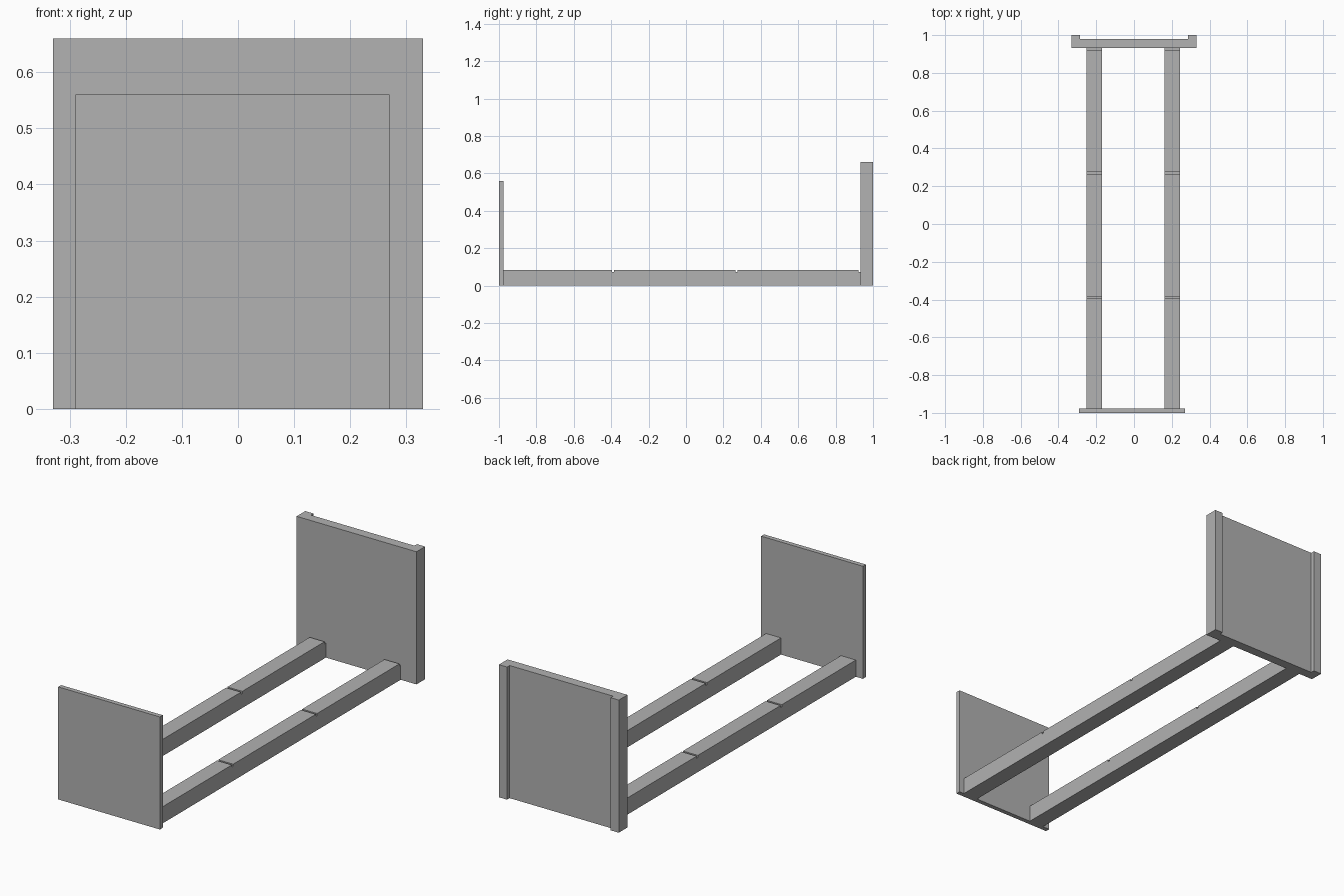
import bpy

cube = bpy.data.objects.get("Cube")
if cube:
    bpy.data.objects.remove(cube, do_unlink=True)

GREY = (0.445, 0.445, 0.445, 1.0)
grey = bpy.data.materials.new("plain grey")
grey.use_nodes = True
grey.diffuse_color = GREY
grey.node_tree.nodes["Principled BSDF"].inputs["Base Color"].default_value = GREY


def prism(name, profile, place, low, high):
    """Extrude a closed profile between low and high; place maps (u, v, w) to x, y, z."""
    n = len(profile)
    verts = [place(u, v, w) for w in (low, high) for u, v in profile]
    faces = [list(range(n))[::-1], list(range(n, 2 * n))]
    faces += [(i, (i + 1) % n, (i + 1) % n + n, i + n) for i in range(n)]
    mesh = bpy.data.meshes.new(name)
    mesh.from_pydata(verts, [], faces)
    mesh.materials.append(grey)
    obj = bpy.data.objects.new(name, mesh)
    bpy.context.collection.objects.link(obj)
    return obj


def upright(u, v, w):
    return (u, v, w)


def lengthwise(u, v, w):
    return (w, u, v)


# Front end board
prism("front_board", [(-0.29, -1), (0.27, -1), (0.27, -0.977), (-0.29, -0.977)],
      upright, 0, 0.56)

# Rear end board with a flange along each side
half, inner, front, web, back = 0.33, 0.285, 0.932, 0.98, 1.0
prism("rear_board", [(-half, front), (half, front), (half, back), (inner, back),
                     (inner, web), (-inner, web), (-inner, back), (-half, back)],
      upright, 0, 0.66)

# Rails with narrow slots cut across the top
start, end, top, depth, slot = -0.977, front, 0.083, 0.011, 0.01
profile = [(start, 0), (end, 0), (end, top - depth), (end - slot, top - depth),
           (end - slot, top)]
for y in (0.27, -0.39):
    a, b = y + slot / 2, y - slot / 2
    profile += [(a, top), (a, top - depth), (b, top - depth), (b, top)]
profile.append((start, top))
for side, x in (("right", -0.21), ("left", 0.202)):
    prism(side + "_rail", profile, lengthwise, x - 0.041, x + 0.041)
